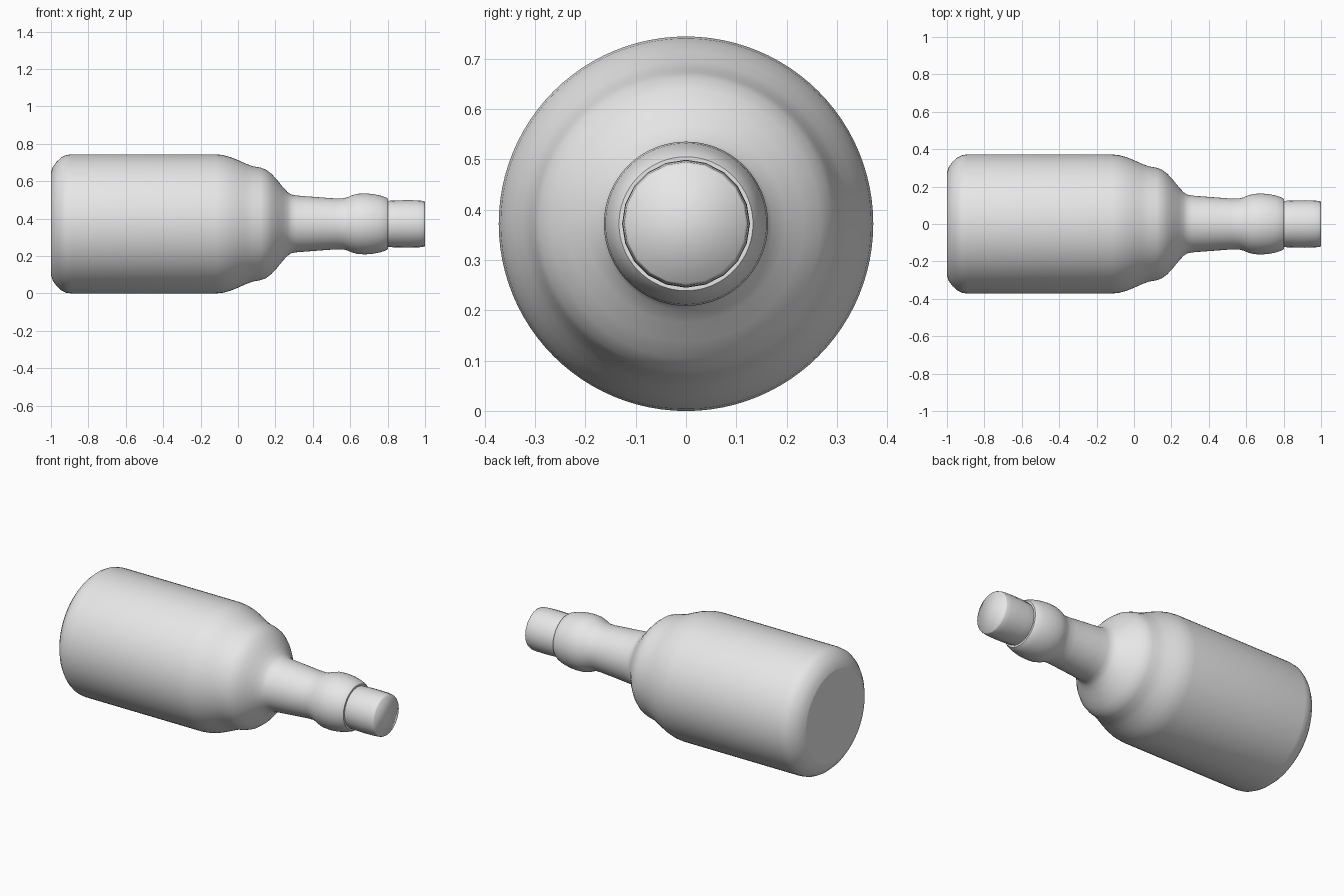
import bpy
import bmesh
from math import cos, sin, tau

AXIS_Z = 0.372

if "Cube" in bpy.data.objects:
    bpy.data.objects.remove(bpy.data.objects["Cube"], do_unlink=True)

grey = bpy.data.materials.new("plain_grey")
grey.use_nodes = True
grey.diffuse_color = (0.8, 0.8, 0.8, 1)
grey.node_tree.nodes["Principled BSDF"].inputs["Base Color"].default_value = (0.8, 0.8, 0.8, 1)


def lathe(name, profile, sides, flat_start=False, flat_end=False):
    """Turn (x, radius) points about the long axis and close both ends."""
    bm = bmesh.new()
    rings = []
    for x, r in profile:
        rings.append([bm.verts.new((x, r * cos(tau * i / sides), r * sin(tau * i / sides)))
                      for i in range(sides)])
    for a, b in zip(rings, rings[1:]):
        for i in range(sides):
            j = (i + 1) % sides
            bm.faces.new((a[i], a[j], b[j], b[i]))
    start = bm.faces.new(rings[0])
    end = bm.faces.new(rings[-1])
    bmesh.ops.recalc_face_normals(bm, faces=bm.faces)
    for face in bm.faces:
        face.smooth = True
    # Crisp rims where the ends are flat
    for face, flat in ((start, flat_start), (end, flat_end)):
        if flat:
            face.smooth = False
            for edge in face.edges:
                edge.smooth = False
    mesh = bpy.data.meshes.new(name)
    bm.to_mesh(mesh)
    bm.free()
    mesh.materials.append(grey)
    obj = bpy.data.objects.new(name, mesh)
    obj.location.z = AXIS_Z
    bpy.context.collection.objects.link(obj)
    return obj


# Bottle: rounded base, straight wall, stepped shoulder, neck and collar
bottle_profile = [
    (-1, 0.275), (-0.99, 0.305), (-0.97, 0.332), (-0.945, 0.355), (-0.92, 0.368), (-0.89, 0.372),
    (-0.5, 0.372), (-0.12, 0.372), (-0.08, 0.368), (-0.04, 0.357), (0, 0.341), (0.04, 0.323),
    (0.08, 0.308), (0.12, 0.301), (0.15, 0.29), (0.18, 0.267), (0.21, 0.234), (0.24, 0.197),
    (0.265, 0.17), (0.285, 0.157), (0.31, 0.152), (0.36, 0.148), (0.44, 0.142), (0.52, 0.136),
    (0.56, 0.136), (0.585, 0.142), (0.61, 0.153), (0.64, 0.161), (0.68, 0.163), (0.72, 0.16),
    (0.76, 0.152), (0.79, 0.142), (0.803, 0.133),
]
lathe("bottle", bottle_profile, 96, flat_start=True, flat_end=True)

# Stopper: slightly barrelled plug with a soft end
stopper_profile = [(0.79, 0.12), (0.81, 0.124), (0.85, 0.126), (0.91, 0.127),
                   (0.96, 0.126), (0.99, 0.123), (1, 0.119)]
lathe("stopper", stopper_profile, 20, flat_start=True)
